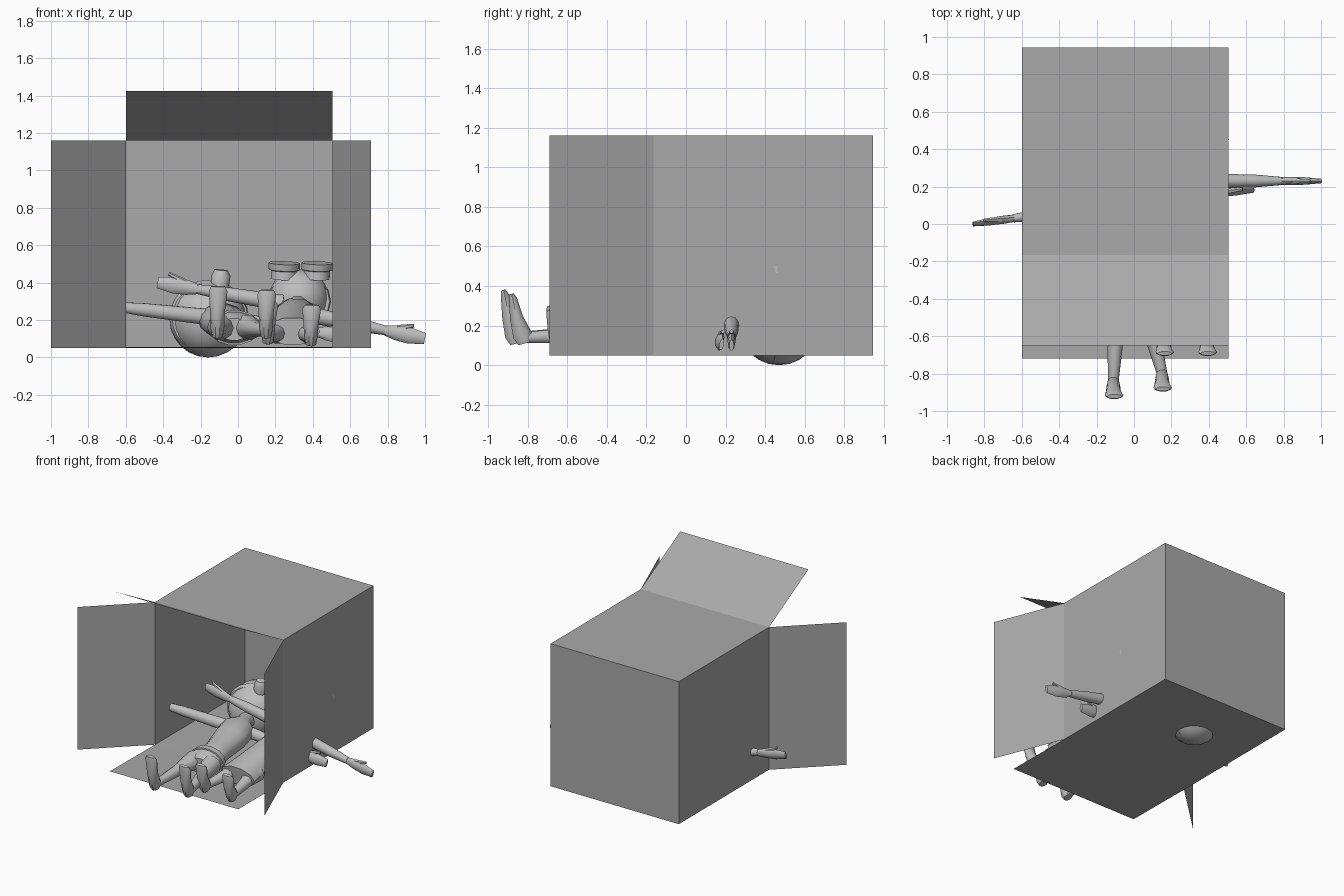
import bpy, bmesh, math
from mathutils import Vector as V, Matrix

if "Cube" in bpy.data.objects:
    bpy.data.objects.remove(bpy.data.objects["Cube"])


def material(name, g):
    m = bpy.data.materials.new(name)
    m.diffuse_color = (g, g, g, 1)
    m.use_nodes = True
    m.node_tree.nodes["Principled BSDF"].inputs["Base Color"].default_value = m.diffuse_color
    return m


CARD = material("cardboard grey", 0.40)
DOLL = material("doll light grey", 0.52)


def finish(name, bm, mat, smooth=40):
    me = bpy.data.meshes.new(name)
    bm.to_mesh(me)
    bm.free()
    me.materials.append(mat)
    if smooth:
        me.shade_smooth()
        me.set_sharp_from_angle(angle=math.radians(smooth))
    ob = bpy.data.objects.new(name, me)
    bpy.context.collection.objects.link(ob)
    return ob


def quad(name, corners):
    bm = bmesh.new()
    bm.faces.new([bm.verts.new(c) for c in corners])
    return finish(name, bm, CARD, 0)


def loft(name, sections, side, n=12):
    """Skin elliptical rings: (centre, half width along side, half thickness)."""
    bm = bmesh.new()
    axis = (V(sections[-1][0]) - V(sections[0][0])).normalized()
    u = V(side)
    u = (u - axis * u.dot(axis)).normalized()
    w = axis.cross(u)
    rings = []
    for c, a, b in sections:
        rings.append([bm.verts.new(V(c) + u * a * math.cos(2 * math.pi * i / n)
                                   + w * b * math.sin(2 * math.pi * i / n)) for i in range(n)])
    for r, s in zip(rings, rings[1:]):
        for i in range(n):
            j = (i + 1) % n
            bm.faces.new((r[i], r[j], s[j], s[i]))
    bm.faces.new(rings[0][::-1])
    bm.faces.new(rings[-1])
    return finish(name, bm, DOLL)


def ball(name, c, r, scale=(1, 1, 1), seg=20):
    bm = bmesh.new()
    m = Matrix.Translation(c) @ Matrix.Diagonal((*scale, 1))
    bmesh.ops.create_uvsphere(bm, u_segments=seg, v_segments=seg // 2 + 2, radius=r, matrix=m)
    return finish(name, bm, DOLL)


def arm(name, a, b, side):
    """Thin arm with a flat flared hand and a thumb."""
    a, b, s = V(a), V(b), V(side).normalized()
    d = (b - a).normalized()
    k = lambda t: b - d * t
    loft(name, [(a, .045, .04), (k(.36), .036, .034), (k(.22), .026, .022)], s)
    loft(name + "_hand", [(k(.23), .024, .02), (k(.16), .04, .022), (k(.09), .044, .02),
                          (k(0), .03, .012)], s, 8)
    loft(name + "_thumb", [(k(.15) + s * .025, .018, .016), (k(.06) + s * .058, .01, .01)], s, 6)


def leg(name, hip, ankle, toe_h=.27):
    """Tapered leg lying back, with the foot standing toes up."""
    x, y, z = ankle
    loft(name, [(hip, .075, .07), (V(hip).lerp(V(ankle), .45), .045, .042), (ankle, .028, .03)],
         (1, 0, 0), 10)
    h = z - .03
    loft(name + "_foot", [((x, y - .015, h), .028, .035), ((x, y - .025, h + .04), .036, .052),
                          ((x, y - .055, h + toe_h * .5), .04, .036),
                          ((x + .004, y - .075, h + toe_h * .9), .05, .022),
                          ((x + .004, y - .082, h + toe_h), .038, .012)], (1, 0, 0), 10)


# open box lying on its side
X0, X1, Y0, Y1, Z0, Z1 = -.60, .505, -.165, .945, .05, 1.16
bm = bmesh.new()
m = Matrix.Translation(((X0 + X1) / 2, (Y0 + Y1) / 2, (Z0 + Z1) / 2)) @ \
    Matrix.Diagonal((X1 - X0, Y1 - Y0, Z1 - Z0, 1))
bmesh.ops.create_cube(bm, size=1, matrix=m)
front = [f for f in bm.faces if f.calc_center_median().y < Y0 + .01]
bmesh.ops.delete(bm, geom=front, context='FACES_ONLY')
finish("box", bm, CARD, 0)

# four flaps
quad("top_flap", [(X0, Y0, Z1), (X1, Y0, Z1), (X1, -.65, 1.425), (X0, -.65, 1.425)])
quad("bottom_flap", [(X0, Y0, Z0), (X0, -.72, .055), (X1, -.72, .055), (X1, Y0, Z0)])
for name, x, xe, ye in (("left_flap", X0, -1.0, -.545), ("right_flap", X1, .712, -.69)):
    quad(name, [(x, Y0, Z0), (x, Y0, Z1), (xe, ye, Z1), (xe, ye, Z0)])

# first doll: round head with rim, nose and ears
ball("round_head", (-.16, .47, .207), .207)
loft("head_rim", [((-.15, .40, .21), .205, .19), ((-.155, .43, .21), .215, .205),
                  ((-.16, .46, .21), .205, .19)], (1, 0, 0), 24)
loft("nose", [((-.10, .42, .37), .05, .05), ((-.09, .41, .44), .05, .045),
              ((-.09, .41, .468), .035, .03)], (1, 0, 0), 10)
# first doll: body
loft("first_torso", [((-.02, -.45, .15), .09, .06), ((-.02, -.38, .16), .13, .085),
                     ((-.03, -.22, .165), .10, .08), ((-.06, -.02, .18), .125, .09),
                     ((-.085, .12, .20), .13, .09), ((-.11, .22, .20), .06, .06),
                     ((-.13, .32, .20), .06, .06)], (1, 0, 0), 14)
loft("first_belt", [((-.02, -.37, .16), .14, .095), ((-.025, -.32, .16), .135, .095)], (1, 0, 0), 14)
arm("first_left_arm", (-.15, .10, .215), (-.86, 0, .295), (0, .2, 1))
arm("first_right_arm", (-.02, .13, .20), (.64, .18, .105), (0, .2, 1))
leg("first_left_leg", (-.09, -.40, .16), (-.11, -.84, .14))
leg("first_right_leg", (.05, -.40, .16), (.15, -.80, .14), .25)

# second doll: head with large round glasses
ball("second_head", (.325, .50, .32), .16, (1, .95, .95), 16)
loft("head_band", [((.325, .45, .30), .165, .15), ((.325, .49, .30), .172, .155)], (1, 0, 0), 16)
for i, x in enumerate((.245, .42)):
    loft("glasses_%d" % (i + 1), [((x, .46, .42), .07, .07), ((x + .002, .46, .465), .07, .07),
                                  ((x + .002, .46, .47), .084, .084),
                                  ((x + .003, .45, .505), .084, .084)], (1, 0, 0), 16)
# second doll: coat and limbs
loft("second_torso", [((.29, -.42, .14), .15, .075), ((.29, -.25, .16), .13, .085),
                      ((.30, 0, .19), .12, .10), ((.31, .20, .22), .13, .10),
                      ((.315, .29, .25), .06, .06), ((.32, .40, .28), .06, .06)], (1, 0, 0), 10)
arm("second_left_arm", (.24, .20, .29), (-.43, .22, .40), (0, 0, 1))
arm("second_right_arm", (.38, .23, .23), (1.0, .23, .10), (0, 0, 1))
leg("second_left_leg", (.22, -.30, .14), (.16, -.61, .11), .22)
leg("second_right_leg", (.36, -.30, .14), (.39, -.61, .10), .21)
